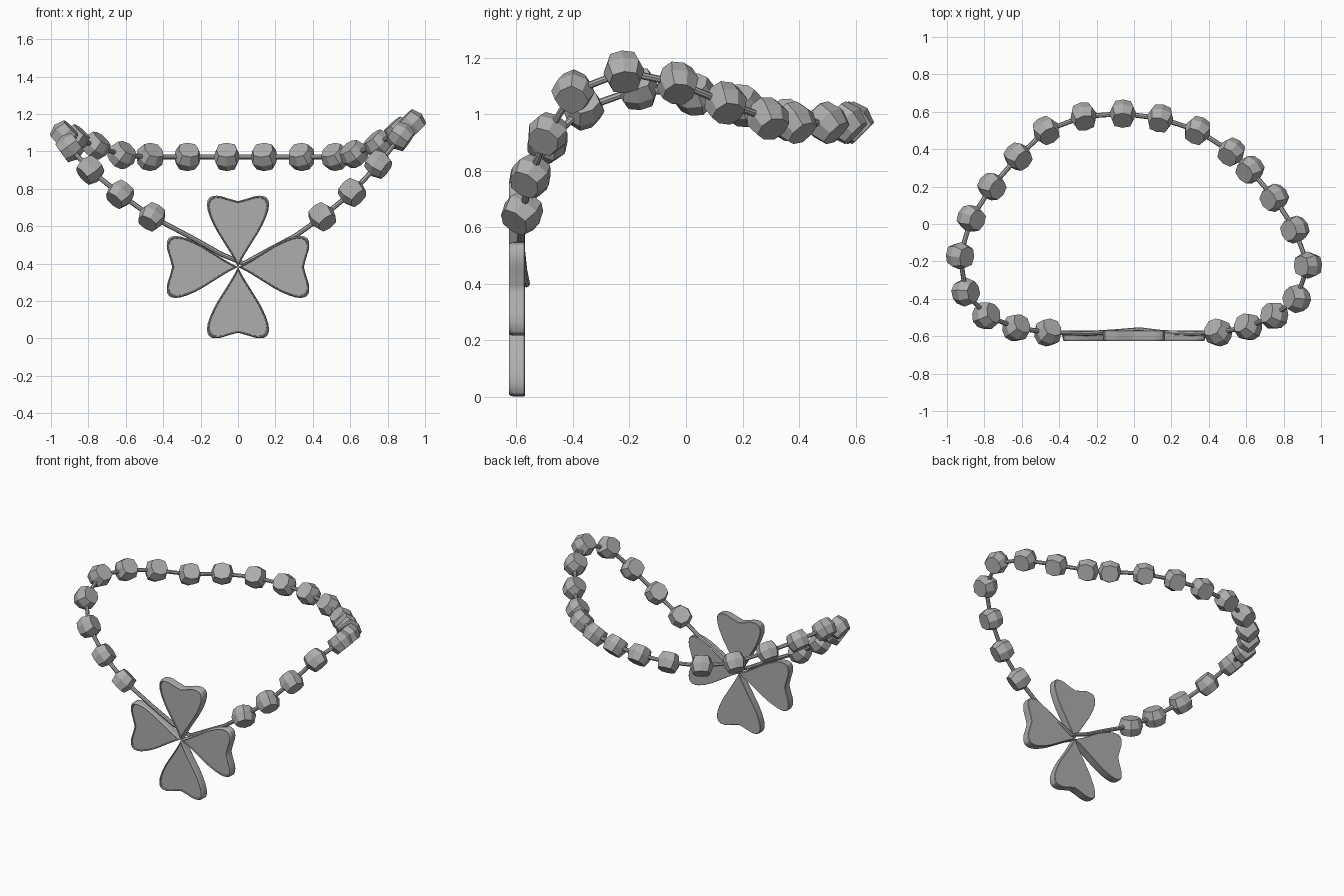
import bpy, bmesh, math
from mathutils import Vector, Matrix

cube = bpy.data.objects.get("Cube")
if cube:
    bpy.data.objects.remove(cube, do_unlink=True)

GREY = (0.42, 0.42, 0.42, 1)
metal = bpy.data.materials.new("grey_metal")
metal.use_nodes = True
metal.diffuse_color = GREY
metal.node_tree.nodes["Principled BSDF"].inputs["Base Color"].default_value = GREY


def add_object(name, bm):
    bmesh.ops.recalc_face_normals(bm, faces=bm.faces)
    mesh = bpy.data.meshes.new(name)
    bm.to_mesh(mesh)
    bm.free()
    mesh.materials.append(metal)
    obj = bpy.data.objects.new(name, mesh)
    bpy.context.collection.objects.link(obj)
    return obj


# Bead centres, running round the loop from the right of the pendant
beads = [Vector(p) for p in (
    (-.46, -.58, .65), (-.63, -.555, .77), (-.79, -.49, .9), (-.9, -.365, 1.02),
    (-.93, -.17, 1.09), (-.87, .03, 1.07), (-.76, .2, 1.03), (-.62, .36, .98),
    (-.47, .5, .97), (-.27, .575, .97), (-.06, .59, .97), (.14, .565, .97),
    (.34, .5, .97), (.52, .385, .97), (.62, .29, .985), (.75, .14, 1.04),
    (.86, -.03, 1.11), (.93, -.22, 1.15), (.87, -.4, 1.08), (.75, -.49, .93),
    (.61, -.55, .78), (.45, -.58, .65))]
behind_pendant = [Vector(p) for p in (
    (.31, -.585, .55), (.15, -.58, .465), (.03, -.565, .4), (-.09, -.575, .45),
    (-.25, -.585, .54))]

# Cord through the beads and behind the pendant
path = beads + behind_pendant
curve = bpy.data.curves.new("cord", "CURVE")
curve.dimensions = "3D"
curve.bevel_depth = 0.013
curve.bevel_resolution = 2
spline = curve.splines.new("POLY")
spline.points.add(len(path) - 1)
for point, co in zip(spline.points, path):
    point.co = (*co, 1)
spline.use_cyclic_u = True
curve.materials.append(metal)
cord = bpy.data.objects.new("cord", curve)
bpy.context.collection.objects.link(cord)


# Faceted bead: a rounded cube with two flat eight-sided caps
def bead_mesh(radius):
    bm = bmesh.new()
    bmesh.ops.create_cube(bm, size=2)
    bmesh.ops.subdivide_edges(bm, edges=bm.edges[:], cuts=1, use_grid_fill=True)
    centres = []
    for v in bm.verts:
        ones = sum(abs(c) > .5 for c in v.co)
        capped = abs(v.co.z) > .5
        if ones == 1 and capped:
            centres.append(v)
        v.co *= {1: 1.0, 2: .75, 3: .58}[ones]
        if capped:
            v.co.z = math.copysign(.72, v.co.z)
    bmesh.ops.dissolve_verts(bm, verts=centres)
    bmesh.ops.scale(bm, vec=(radius,) * 3, verts=bm.verts)
    return bm


first = add_object("bead_1", bead_mesh(.073))
for i, centre in enumerate(beads):
    obj = first if i == 0 else bpy.data.objects.new(f"bead_{i + 1}", first.data)
    if i:
        bpy.context.collection.objects.link(obj)
    along = (path[i + 1] - path[i - 1]).normalized()
    lean = Vector((-centre.x, -centre.y, 0)).normalized() + Vector((0, 0, 1))
    side = lean.cross(along).normalized()
    cap = along.cross(side)
    turn = Matrix((along, side, cap)).transposed().to_4x4()
    obj.matrix_world = Matrix.Translation(centre) @ turn


# Heart-shaped leaf outline: u runs outward from the centre, v across
def leaf_outline():
    half = [(0, 0), (.05, .025), (.13, .075), (.21, .125), (.29, .16), (.345, .168),
            (.378, .15), (.382, .1), (.365, .05), (.352, 0)]
    smooth = [half[0]]
    for a, b in zip(half, half[1:]):
        for t in (.25, .75):
            smooth.append((a[0] + (b[0] - a[0]) * t, a[1] + (b[1] - a[1]) * t))
    smooth.append(half[-1])
    return smooth + [(u, -v) for u, v in smooth[-2:0:-1]]


# Rings from the back to the sunken front face: depth and outline scale
RINGS = [(-.57, .98), (-.573, 1), (-.612, 1), (-.622, .98), (-.626, .955),
         (-.624, .93), (-.617, .92)]


def leaf(name, angle):
    bm = bmesh.new()
    outline = leaf_outline()
    c, s = math.cos(angle), math.sin(angle)
    rings = []
    for y, k in RINGS:
        ring = []
        for u, v in outline:
            u, v = .23 + (u - .23) * k, v * k
            ring.append(bm.verts.new((u * c - v * s, y, .382 + u * s + v * c)))
        rings.append(ring)
    for a, b in zip(rings, rings[1:]):
        for i in range(len(a)):
            j = (i + 1) % len(a)
            bm.faces.new((a[i], a[j], b[j], b[i]))
    bm.faces.new(rings[0])
    bm.faces.new(rings[-1])
    return add_object(name, bm)


leaves = [leaf(n + "_leaf", math.radians(a)) for n, a in
          (("left", 0), ("top", 90), ("right", 180), ("bottom", 270))]

# Smooth the leaf rims and the cord, keeping the sharp edges
bpy.ops.object.select_all(action="DESELECT")
cord.select_set(True)
bpy.context.view_layer.objects.active = cord
bpy.ops.object.convert(target="MESH")
for obj in leaves:
    obj.select_set(True)
bpy.ops.object.shade_smooth_by_angle(angle=math.radians(30))
